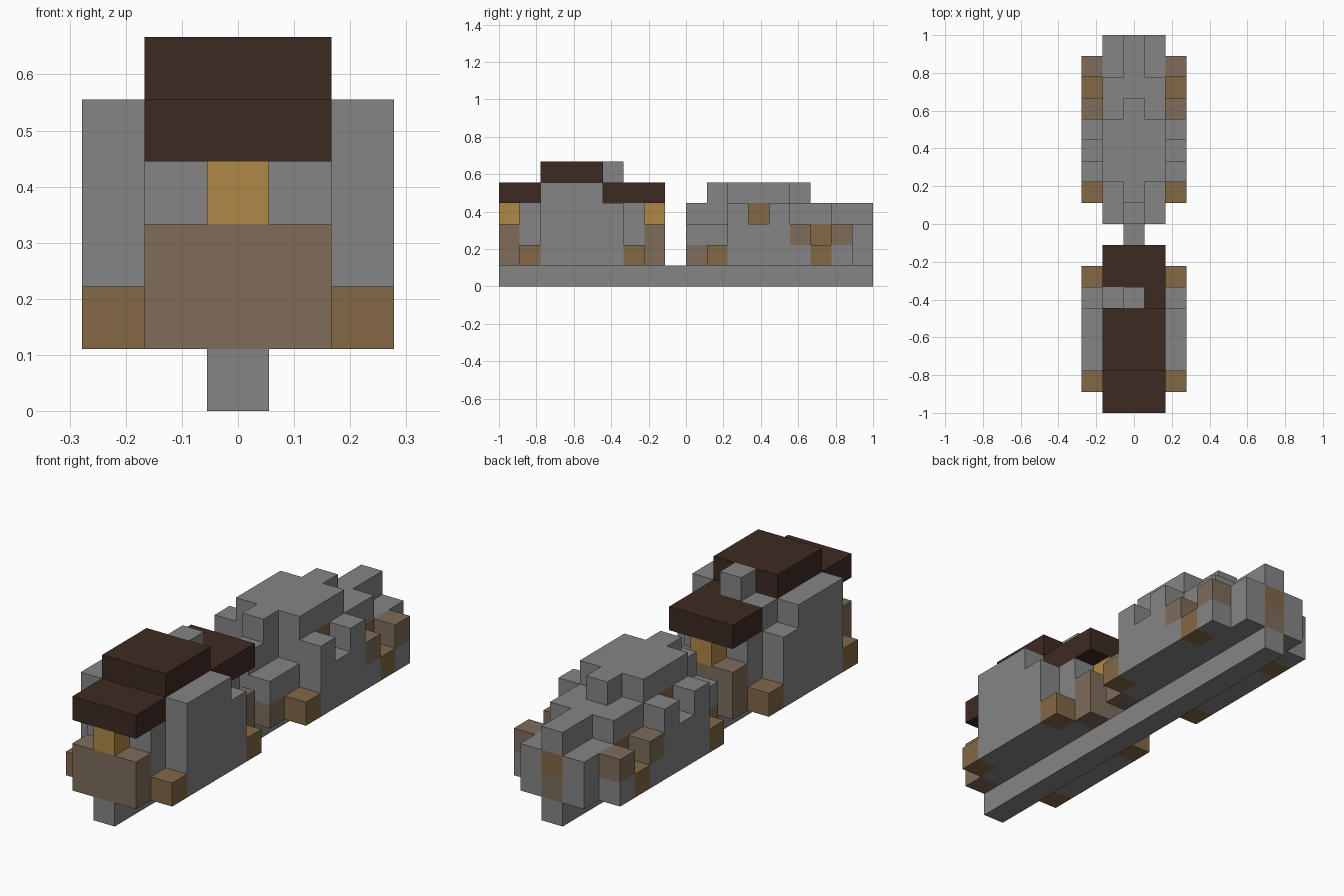
import bpy
import bmesh
from mathutils import Vector

U = 1 / 9  # edge of one block

default = bpy.data.objects.get("Cube")
if default:
    bpy.data.objects.remove(default, do_unlink=True)


def material(name, rgb):
    m = bpy.data.materials.new(name)
    m.use_nodes = True
    col = (*rgb, 1)
    m.diffuse_color = col
    bsdf = m.node_tree.nodes["Principled BSDF"]
    bsdf.inputs["Base Color"].default_value = col
    bsdf.inputs["Roughness"].default_value = 0.9
    return m


GREY = material("stone grey", (0.235, 0.235, 0.235))
DARK = material("dark brown", (0.048, 0.023, 0.016))
GOLD = material("golden wood", (0.43, 0.246, 0.061))
BROWN = material("dull brown", (0.21, 0.15, 0.105))
OCHRE = material("ochre", (0.223, 0.138, 0.061))

cells = {}   # block position -> part name
parts = {}   # part name -> material


def fill(name, mat, xs, ys, zs):
    """Fill an inclusive range of blocks; later parts replace earlier ones."""
    parts[name] = mat
    for x in range(xs[0], xs[1] + 1):
        for y in range(ys[0], ys[1] + 1):
            for z in range(zs[0], zs[1] + 1):
                cells[x, y, z] = name


def both(name, mat, x, ys, zs):
    """Fill the same blocks on the left and the right."""
    for side, s in (("left", x), ("right", -x)):
        fill(f"{side}_{name}", mat, (s, s), ys, zs)


# Keel joining both sections
fill("keel", GREY, (0, 0), (0, 17), (0, 0))

# Front section: body, end blocks and posts
fill("front_body", GREY, (-1, 1), (1, 6), (1, 3))
for end, y in (("front", 0), ("rear", 7)):
    fill(f"{end}_end_block", BROWN, (-1, 1), (y, y), (1, 2))
    fill(f"{end}_post", GOLD, (0, 0), (y, y), (3, 3))

# Front section: side walls and feet
both("wall", GREY, 2, (2, 4), (1, 4))
both("wall_step", GREY, 2, (5, 5), (1, 3))
both("front_foot", OCHRE, 2, (1, 1), (1, 1))
both("middle_foot", OCHRE, 2, (6, 6), (1, 1))

# Front section: roof and chimney
fill("front_roof", DARK, (-1, 1), (0, 1), (4, 4))
fill("rear_roof", DARK, (-1, 1), (5, 7), (4, 4))
fill("upper_roof", DARK, (-1, 1), (2, 4), (5, 5))
fill("roof_core", GREY, (-1, 1), (2, 4), (4, 4))
fill("chimney_base", GREY, (-1, 0), (5, 5), (4, 4))
fill("chimney", GREY, (0, 0), (5, 5), (5, 5))

# Rear section: body, spine and raised top
fill("rear_body", GREY, (-1, 1), (9, 17), (1, 2))
fill("rear_deck", GREY, (-1, 1), (11, 15), (3, 3))
fill("spine", GREY, (0, 0), (9, 17), (3, 3))
fill("raised_top", GREY, (-1, 1), (11, 13), (4, 4))
fill("raised_ridge", GREY, (0, 0), (10, 14), (4, 4))

# Rear section: side panels, pillars and feet
both("panel", GREY, 2, (11, 13), (1, 2))
for y in (11, 13):
    both(f"pillar_{y}", GREY, 2, (y, y), (3, 3))
both("rear_corner", BROWN, 1, (9, 9), (1, 1))
both("rear_foot", OCHRE, 2, (10, 10), (1, 1))
both("back_foot", OCHRE, 2, (15, 15), (1, 1))
for y in (14, 16):
    both(f"bracket_base_{y}", GREY, 2, (y, y), (1, 1))
    both(f"bracket_{y}", BROWN, 2, (y, y), (2, 2))

# Rear section: coloured window, hatch and tail blocks
both("window", OCHRE, 1, (12, 12), (3, 3))
both("hatch", OCHRE, 1, (15, 15), (2, 2))
fill("tail_light", OCHRE, (0, 0), (17, 17), (2, 2))
fill("tail_base", BROWN, (0, 0), (17, 17), (1, 1))


def build(name, mat):
    """Make one part from the exposed sides of its blocks."""
    bm = bmesh.new()
    for cell, owner in cells.items():
        if owner != name:
            continue
        centre = Vector((cell[0], cell[1] - 8.5, cell[2] + 0.5))
        for axis in range(3):
            for sign in (-1, 1):
                near = list(cell)
                near[axis] += sign
                if tuple(near) in cells:
                    continue
                n, a, b = Vector(), Vector(), Vector()
                n[axis] = sign / 2
                a[(axis + 1) % 3] = sign / 2
                b[(axis + 2) % 3] = 1 / 2
                ring = (-a - b, a - b, a + b, b - a)
                bm.faces.new([bm.verts.new((centre + n + c) * U) for c in ring])
    if not bm.faces:
        bm.free()
        return
    bmesh.ops.remove_doubles(bm, verts=bm.verts, dist=0.001)
    bmesh.ops.dissolve_limit(bm, angle_limit=0.01, verts=bm.verts, edges=bm.edges)
    mesh = bpy.data.meshes.new(name)
    bm.to_mesh(mesh)
    bm.free()
    mesh.materials.append(mat)
    bpy.context.collection.objects.link(bpy.data.objects.new(name, mesh))


for part, mat in parts.items():
    build(part, mat)
